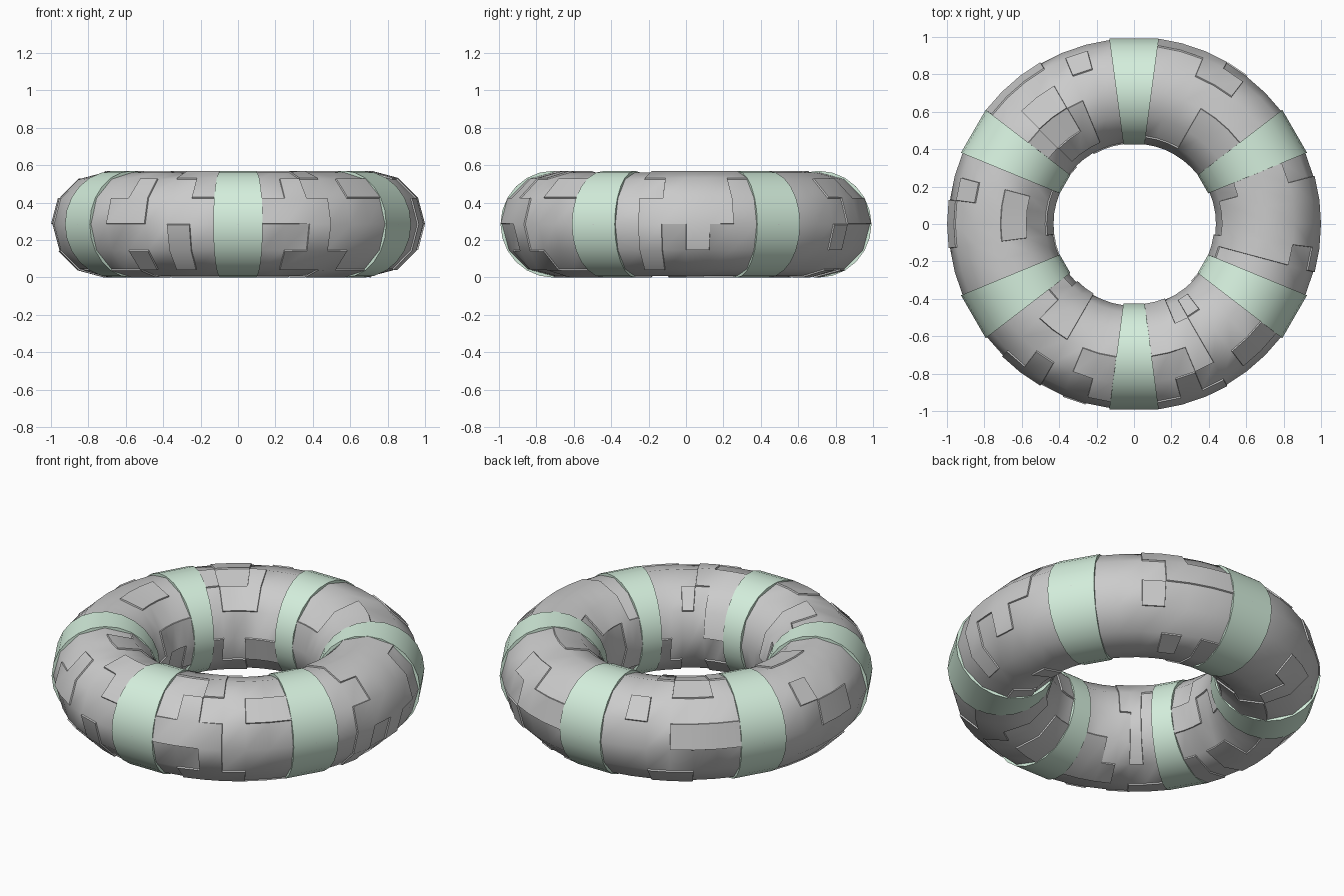
import bpy, bmesh, math, random
from math import sin, cos, radians

if "Cube" in bpy.data.objects:
    bpy.data.objects.remove(bpy.data.objects["Cube"])

random.seed(7)
MAJOR, MINOR, RAISE, CZ = 0.715, 0.277, 0.008, 0.285
SEG, SIDES = 48, 12


def point(a, t, r):
    """Point on the ring: a = angle around, t = angle around the tube (degrees)."""
    a, t = radians(a), radians(t)
    d = MAJOR + r * cos(t)
    return d * cos(a), d * sin(a), CZ + r * sin(t)


def finish(bm, name, angle):
    bmesh.ops.recalc_face_normals(bm, faces=bm.faces)
    mesh = bpy.data.meshes.new(name)
    bm.to_mesh(mesh)
    bm.free()
    ob = bpy.data.objects.new(name, mesh)
    bpy.context.collection.objects.link(ob)
    bpy.ops.object.select_all(action='DESELECT')
    ob.select_set(True)
    bpy.context.view_layer.objects.active = ob
    bpy.ops.object.shade_smooth_by_angle(angle=radians(angle))
    return ob


# Ring body: 48 x 12 cells
bm = bmesh.new()
grid = [[bm.verts.new(point(i * 7.5, j * 30, MINOR)) for j in range(SIDES)] for i in range(SEG)]
cells = {}
for i in range(SEG):
    for j in range(SIDES):
        k, l = (i + 1) % SEG, (j + 1) % SIDES
        cells[i, j] = bm.faces.new((grid[i][j], grid[k][j], grid[k][l], grid[i][l]))

# Raised plates seen on the outside: (start angle, cells long, tube row)
plates = [(-75, 1, 1), (-82.5, 3, 0), (-67.5, 1, -1), (-67.5, 2, -2), (-75, 1, -2),
          (-127.5, 1, 1), (-135, 2, 0), (-112.5, 1, -1), (-112.5, 1, -2), (-127.5, 1, -2),
          (-105, 1, 1), (-112.5, 2, 2), (-15, 4, 0), (-15, 1, -1), (0, 1, -1), (-15, 1, -2),
          (7.5, 1, 1), (-7.5, 2, 1), (52.5, 2, 1), (165, 1, 1), (-52.5, 1, 1), (-45, 1, 1),
          (105, 1, 1), (127.5, 1, 2), (172.5, 2, 0), (180, 1, -2), (60, 3, 0), (120, 3, 0),
          (52.5, 1, -1), (112.5, 2, -2)]
raised = {(int(a / 7.5 + n) % SEG, j % SIDES) for a, c, j in plates for n in range(c)}

# Scattered plates over the top, underside and inner wall, kept between the bands
for s in range(6):
    for _ in range(11):
        i0, j0 = random.randint(0, 5), random.randint(2, 9)
        w, h = random.choice([(1, 1), (2, 1), (1, 2), (3, 1), (2, 2)])
        raised |= {((s * 8 + 45 + i) % SEG, j) for i in range(i0, min(i0 + w, 6))
                   for j in range(j0, min(j0 + h, 10))}
bmesh.ops.recalc_face_normals(bm, faces=bm.faces)
bmesh.ops.inset_region(bm, faces=[cells[c] for c in sorted(raised)], thickness=0.0015,
                       depth=RAISE, use_even_offset=True)
finish(bm, "ring_body", 35)

# Six pale green bands wrapped around the tube
mint = bpy.data.materials.new("pale_green")
mint.diffuse_color = (0.66, 0.86, 0.72, 1)
mint.use_nodes = True
mint.node_tree.nodes["Principled BSDF"].inputs["Base Color"].default_value = mint.diffuse_color
for n in range(6):
    c = 30 + 60 * n
    bm = bmesh.new()
    loops = [[bm.verts.new(point(c + da, t * 15, r)) for t in range(24)]
             for da, r in ((-7.6, 0.265), (-7.6, 0.2855), (7.6, 0.2855), (7.6, 0.265))]
    for p, q in zip(loops, loops[1:] + loops[:1]):
        for t in range(24):
            u = (t + 1) % 24
            bm.faces.new((p[t], p[u], q[u], q[t]))
    finish(bm, f"band_{n + 1}", 35).data.materials.append(mint)
